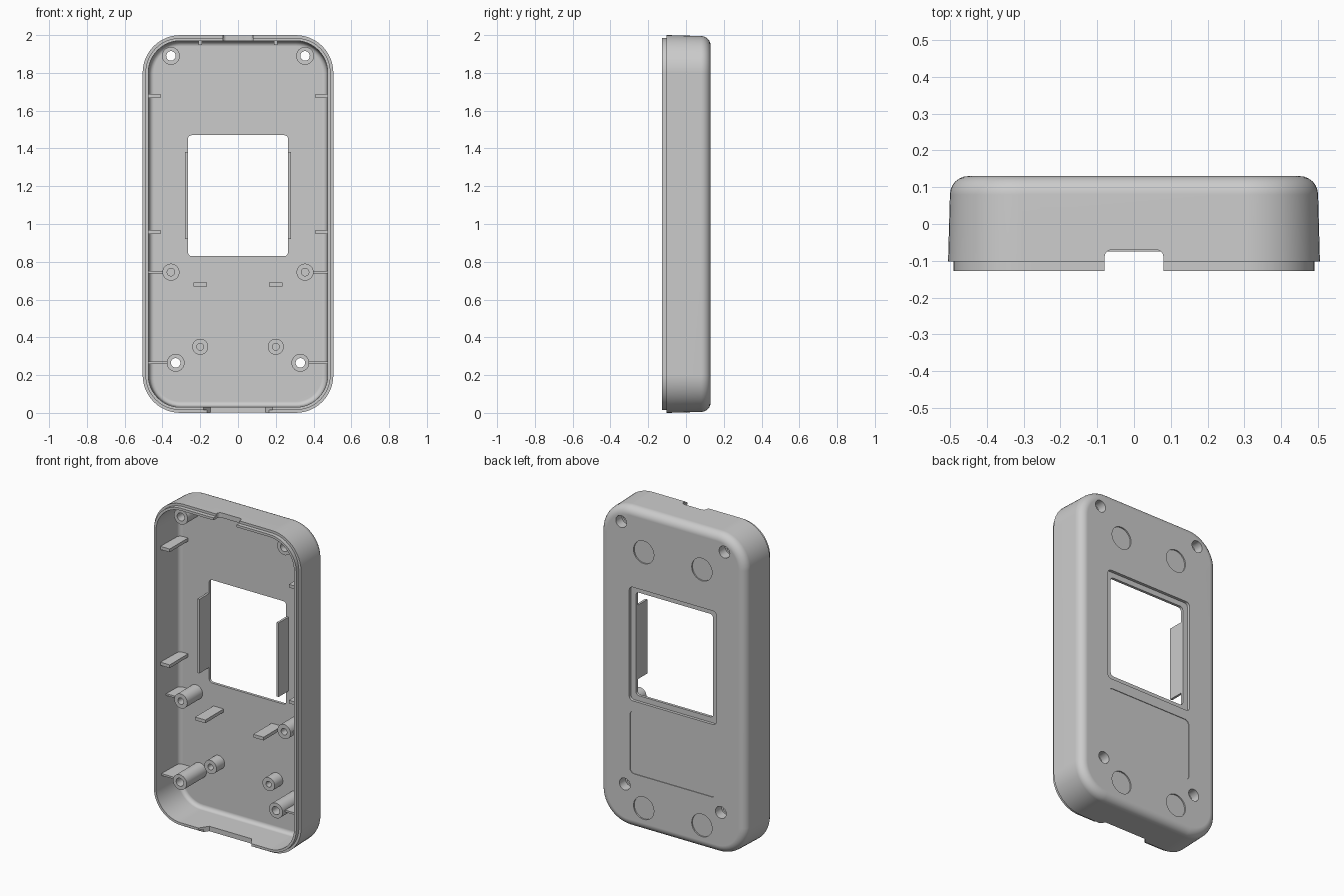
import bpy, bmesh, math
from math import sin, cos, pi

if "Cube" in bpy.data.objects:
    bpy.data.objects.remove(bpy.data.objects["Cube"])

FRONT, BACK, FLOOR = -0.127, 0.13, 0.095


def loft(name, loops):
    """Skin a list of equal-length loops and cap both ends."""
    bm = bmesh.new()
    rings = [[bm.verts.new(p) for p in lp] for lp in loops]
    n = len(rings[0])
    for a, b in zip(rings, rings[1:]):
        for i in range(n):
            j = (i + 1) % n
            bm.faces.new((a[i], a[j], b[j], b[i]))
    bm.faces.new(rings[0][::-1])
    bm.faces.new(rings[-1])
    bmesh.ops.recalc_face_normals(bm, faces=bm.faces)
    return to_object(name, bm)


def to_object(name, bm):
    me = bpy.data.meshes.new(name)
    bm.to_mesh(me)
    bm.free()
    ob = bpy.data.objects.new(name, me)
    bpy.context.collection.objects.link(ob)
    return ob


def rounded(x0, x1, z0, z1, r, y, n=12):
    pts = []
    for k, (cx, cz) in enumerate([(x1 - r, z1 - r), (x0 + r, z1 - r),
                                  (x0 + r, z0 + r), (x1 - r, z0 + r)]):
        for i in range(n + 1):
            a = (k + i / n) * pi / 2
            pts.append((cx + r * cos(a), y, cz + r * sin(a)))
    return pts


def circle(x, z, r, y, n=32):
    return [(x + r * cos(2 * pi * i / n), y, z + r * sin(2 * pi * i / n)) for i in range(n)]


def box(name, x0, x1, y0, y1, z0, z1):
    return loft(name, [[(x0, y0, z), (x1, y0, z), (x1, y1, z), (x0, y1, z)] for z in (z0, z1)])


def activate(ob):
    bpy.ops.object.select_all(action='DESELECT')
    ob.select_set(True)
    bpy.context.view_layer.objects.active = ob


def cut(ob, cutter):
    cutter.hide_render = True
    m = ob.modifiers.new("cut", 'BOOLEAN')
    m.operation, m.solver, m.object = 'DIFFERENCE', 'EXACT', cutter
    activate(ob)
    bpy.ops.object.modifier_apply(modifier=m.name)
    bpy.data.objects.remove(cutter)


def smooth(ob):
    activate(ob)
    bpy.ops.object.shade_smooth_by_angle(angle=math.radians(30))


# Shell: one skin running back face -> fillet -> side -> lip -> inside -> floor
def shell_loop(inset, y):
    return rounded(-0.505 + inset, 0.505 - inset, inset, 2 - inset, 0.2 - inset, y)


def fillet(inset, y, r, steps=6):
    """Quarter round from a side wall (at y - r) to a flat face at y."""
    return [(inset + r * (1 - cos(t)), y - r + r * sin(t))
            for t in [i * pi / 2 / steps for i in range(steps + 1)]]


section = fillet(0.005, BACK, 0.05)[::-1]
section += [(0, -0.102), (0.015, -0.102), (0.015, FRONT), (0.03, FRONT)]
section += fillet(0.035, FLOOR, 0.025, 4)
shell = loft("shell", [shell_loop(i, y) for i, y in section])

# Screen window, its stepped recess and the shallow label panel
cut(shell, loft("window", [rounded(-0.265, 0.265, 0.83, 1.47, 0.02, y, 5) for y in (0.05, 0.2)]))
cut(shell, loft("window_step", [rounded(-0.3, 0.3, 0.797, 1.503, 0.025, y, 5) for y in (0.112, 0.2)]))
cut(shell, loft("label_panel", [rounded(-0.295, 0.295, 0.345, 0.735, 0.03, y, 5) for y in (0.126, 0.2)]))

# Foot recesses and screw holes in the back
for s in (-1, 1):
    for z in (0.15, 1.74):
        cut(shell, loft("foot", [circle(s * 0.2, z, 0.07, y) for y in (0.122, 0.2)]))
    for x, z in ((0.355, 1.89), (0.33, 0.265)):
        cut(shell, loft("screw", [circle(s * x, z, 0.037, y) for y in (0.05, 0.2)]))

# Cable notch in the top wall (rounded corners) and sloped notch in the bottom wall
arc = [(0.06 + 0.02 * cos(t), -0.09 + 0.02 * sin(t)) for t in [i * pi / 10 for i in range(6)]]
top = [(0.08, -0.2)] + arc
top += [(-x, y) for x, y in top[::-1]]
cut(shell, loft("top_notch", [[(x, y, z) for x, y in top] for z in (1.93, 2.1)]))
low = [(-0.2, -0.15), (0.2, -0.15), (0.145, -0.075), (-0.145, -0.075)]
cut(shell, loft("bottom_notch", [[(x, y, z) for x, y in low] for z in (-0.1, 0.055)]))
smooth(shell)
wn = shell.modifiers.new("normals", 'WEIGHTED_NORMAL')
wn.keep_sharp = True


# Screw bosses: through bosses carry a counterbore, the others a blind hole
def boss(name, x, z, R, r, front, through):
    prof = [(R, FLOOR), (R, front), (r, front)]
    prof += [(r, 0.07), (0.037, 0.07), (0.037, FLOOR)] if through else [(r, FLOOR - 0.01)]
    ob = loft(name, [circle(x, z, rad, y) for rad, y in prof])
    if through:
        # join the counterbore rim to the outer rim instead of capping
        bm = bmesh.new()
        bm.from_mesh(ob.data)
        caps = [f for f in bm.faces if len(f.verts) > 4]
        bmesh.ops.delete(bm, geom=caps, context='FACES_ONLY')
        bmesh.ops.bridge_loops(bm, edges=[e for e in bm.edges if e.is_boundary])
        bmesh.ops.recalc_face_normals(bm, faces=bm.faces)
        bm.to_mesh(ob.data)
        bm.free()
    smooth(ob)


def mirrored_box(name, x0, x1, y0, z0, z1):
    for s, side in ((-1, "left"), (1, "right")):
        a, b = sorted((s * x0, s * x1))
        box(f"{name}_{side}", a, b, y0, FLOOR + 0.005, z0, z1)


for s, side in ((-1, "left"), (1, "right")):
    boss(f"top_boss_{side}", s * 0.355, 1.89, 0.047, 0.025, -0.055, True)
    boss(f"bottom_boss_{side}", s * 0.33, 0.265, 0.047, 0.025, -0.1, True)
    boss(f"middle_boss_{side}", s * 0.355, 0.745, 0.045, 0.02, -0.055, False)
    boss(f"short_boss_{side}", s * 0.2, 0.35, 0.042, 0.018, 0.015, False)

# Gussets tying bosses to the side walls
mirrored_box("middle_gusset", 0.395, 0.48, -0.03, 0.739, 0.751)
mirrored_box("bottom_gusset", 0.372, 0.48, -0.075, 0.259, 0.271)

# Board support ribs and screen guides
mirrored_box("upper_wall_rib", 0.41, 0.48, -0.085, 1.667, 1.687)
mirrored_box("lower_wall_rib", 0.41, 0.48, -0.085, 0.947, 0.967)
mirrored_box("centre_rib", 0.165, 0.235, -0.085, 0.67, 0.69)
mirrored_box("top_rib", 0.19, 0.21, -0.085, 1.948, 1.975)
mirrored_box("screen_guide", 0.266, 0.28, 0.0, 0.92, 1.38)
